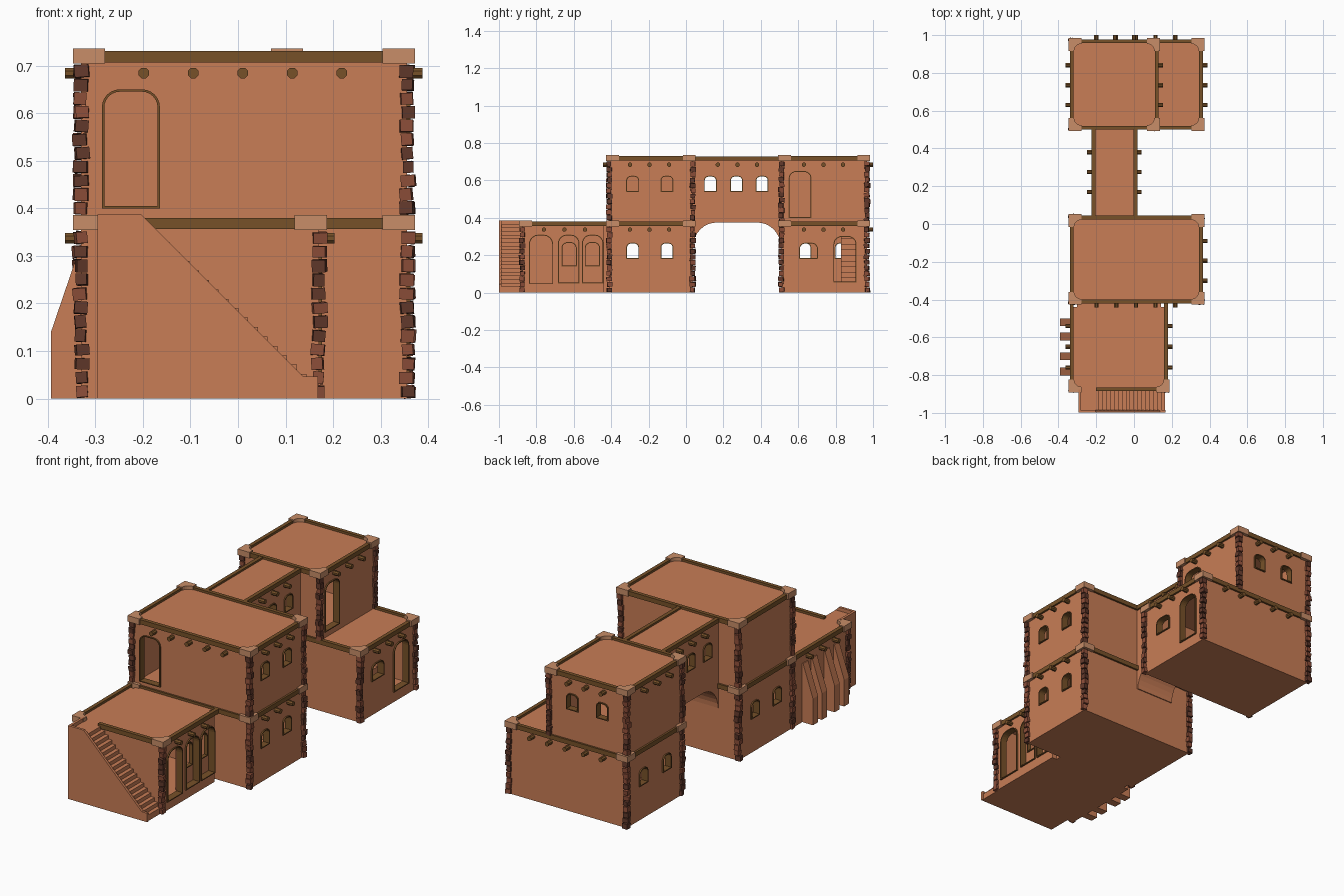
import bpy, bmesh, math, random
from mathutils import Vector, Matrix, Euler
from mathutils.geometry import tessellate_polygon

if "Cube" in bpy.data.objects:
    bpy.data.objects.remove(bpy.data.objects["Cube"])

random.seed(4)
T = 0.03            # wall thickness


def material(name, rgb):
    m = bpy.data.materials.new(name)
    m.diffuse_color = (*rgb, 1)
    m.use_nodes = True
    m.node_tree.nodes["Principled BSDF"].inputs["Base Color"].default_value = m.diffuse_color
    return m


CLAY = material("terracotta", (0.58, 0.205, 0.092))
WOOD = material("wood brown", (0.185, 0.083, 0.022))
CAP = material("pale clay", (0.58, 0.27, 0.14))
RED = material("red brick", (0.26, 0.075, 0.04))
DARK = material("dark brick", (0.12, 0.04, 0.024))


def finish(bm, name, *mats):
    bmesh.ops.recalc_face_normals(bm, faces=bm.faces[:])
    me = bpy.data.meshes.new(name)
    bm.to_mesh(me)
    bm.free()
    for m in mats:
        me.materials.append(m)
    ob = bpy.data.objects.new(name, me)
    bpy.context.collection.objects.link(ob)
    return ob


def place(axis, u, v, d):
    return {'x': (d, u, v), 'y': (u, d, v), 'z': (u, v, d)}[axis]


def panel(name, axis, lo, hi, outline, mat, holes=()):
    """Flat outline with holes, extruded from lo to hi along an axis."""
    loops = [outline, *holes]
    tris = tessellate_polygon([[Vector((u, v, 0)) for u, v in l] for l in loops])
    bm = bmesh.new()
    layers = [[bm.verts.new(place(axis, u, v, d)) for l in loops for u, v in l] for d in (lo, hi)]
    for t in tris:
        for layer in layers:
            bm.faces.new([layer[i] for i in t])
    a, b = layers
    start = 0
    for l in loops:
        n = len(l)
        for i in range(n):
            p, q = start + i, start + (i + 1) % n
            bm.faces.new((a[p], a[q], b[q], b[p]))
        start += n
    return finish(bm, name, mat)


def rect(u0, u1, v0, v1):
    return [(u0, v0), (u1, v0), (u1, v1), (u0, v1)]


def box(name, x0, x1, y0, y1, z0, z1, mat):
    return panel(name, 'z', z0, z1, rect(x0, x1, y0, y1), mat)


def arc(cu, cv, r, a0, a1, n=6):
    return [(cu + r * math.cos(math.radians(a0 + (a1 - a0) * i / n)),
             cv + r * math.sin(math.radians(a0 + (a1 - a0) * i / n))) for i in range(n + 1)]


def arch(u, z, w, h, r):
    """Opening with a flat sill and rounded upper corners."""
    return ([(u - w / 2, z), (u + w / 2, z)] + arc(u + w / 2 - r, z + h - r, r, 0, 90)
            + arc(u - w / 2 + r, z + h - r, r, 90, 180))


def frame(name, axis, lo, hi, opening, f=0.005):
    u, z, w, h, r = opening
    panel(name, axis, lo, hi, arch(*opening), WOOD, [arch(u, z + f, w - 2 * f, h - 2 * f, r - f)])


def block(name, x0, x1, y0, y1, z0, z1, openings={}, skip=()):
    """Hollow room: four walls with framed openings, floor and roof."""
    sides = {'front': ('y', y0, 1, x0, x1), 'back': ('y', y1, -1, x0, x1),
             'left': ('x', x0, 1, y0 + T, y1 - T), 'right': ('x', x1, -1, y0 + T, y1 - T)}
    for side, (axis, d, inward, u0, u1) in sides.items():
        if side in skip:
            continue
        ops = openings.get(side, [])
        lo, hi = sorted((d, d + inward * T))
        panel(f"{name}_{side}_wall", axis, lo, hi, rect(u0, u1, z0, z1), CLAY, [arch(*o) for o in ops])
        for o in ops:
            lo, hi = sorted((d - inward * 0.007, d + inward * T))
            frame(f"{name}_{side}_frame", axis, lo, hi, o)
    e = T - 0.002
    yb = y1 if 'back' in skip else y1 - e
    box(name + "_floor", x0 + e, x1 - e, y0 + e, yb, z0, z0 + (0.045 if z0 == 0 else 0.028), CLAY)
    box(name + "_roof", x0 + e, x1 - e, y0 + e, yb, z1 - 0.02, z1, CLAY)


def trim(name, x0, x1, y0, y1, z1, sides="fblr", corners="fb", s=0.068, w=0.03, o=0.017):
    """Timber rim along the roof edge and pale clay corner caps."""
    h, z0, zt = 0.01, z1 - 0.012, z1 + 0.012
    bars = {'f': (x0 - h, x1 + h, y0 - h, y0 + h), 'b': (x0 - h, x1 + h, y1 - h, y1 + h),
            'l': (x0 - h, x0 + h, y0 + h, y1 - h), 'r': (x1 - h, x1 + h, y0 + h, y1 - h)}
    for k in sides:
        box(name + "_rim", *bars[k], z0, zt, WOOD)
    shape = [(0, 0), (s, 0)] + arc(s, s, s - w, 270, 180) + [(0, s)]
    for k in corners:
        cy, sy = (y0, 1) if k == 'f' else (y1, -1)
        for cx, sx in ((x0, 1), (x1, -1)):
            pts = [(cx + sx * (p - o), cy + sy * (q - o)) for p, q in shape]
            panel(name + "_corner_cap", 'z', z1 - 0.014, z1 + 0.018, pts, CAP)


def beams(name, side, wall, places, z):
    """Round roof beam ends sticking out of a wall."""
    axis, sgn = {'front': ('y', -1), 'back': ('y', 1), 'left': ('x', -1), 'right': ('x', 1)}[side]
    lo, hi = sorted((wall - sgn * 0.01, wall + sgn * 0.033))
    for u in places:
        panel(name + "_beam", axis, lo, hi, arc(u, z, 0.012, 22.5, 337.5, 7), WOOD)


def corner_stones(name, x, y, z0, z1):
    bm = bmesh.new()
    n = round((z1 - z0) / 0.029)
    for i in range(n):
        g = random.uniform
        size = (g(0.022, 0.03), g(0.022, 0.03), g(0.022, 0.027))
        rot = Euler((g(-.1, .1), g(-.1, .1), g(-.2, .2))).to_matrix().to_4x4()
        pos = (x + g(-.003, .003), y + g(-.003, .003), z0 + 0.0145 + i * (z1 - z0 - 0.002) / n)
        res = bmesh.ops.create_cube(bm, size=1, matrix=Matrix.Translation(pos) @ rot @ Matrix.Diagonal((*size, 1)))
        pick = random.randint(0, 1)
        for f in {f for v in res['verts'] for f in v.link_faces}:
            f.material_index = pick
    finish(bm, name + "_corner_stones", RED, DARK)


def window(u, z):
    return (u, z, 0.07, 0.087, 0.025)


Z1, Z2 = 0.368, 0.718           # roof heights of the two storeys
LOW, HIGH = 0.18, 0.538         # window sills
B1, B2 = 0.337, 0.684           # beam heights
X0, X1 = -0.33, 0.355
AX, AY, BY0, BY1, CY0, CY1, CX = 0.17, -0.875, -0.41, 0.035, 0.51, 0.967, 0.12

# Front low house: door plus two window niches on the right
door = (-0.775, 0.045, 0.13, 0.265, 0.05)
niches = [(-0.627, 0.05, 0.115, 0.26, 0.045), (-0.499, 0.05, 0.115, 0.26, 0.045)]
block("front_house", X0, AX, AY, BY0 + 0.001, 0, Z1, {'right': [door] + niches}, skip=('back',))
inner = [(u, 0.14, 0.082, 0.13, 0.03) for u in (-0.625, -0.5)]
panel("niche_back_wall", 'x', AX - T - 0.015, AX - T, rect(-0.7, BY0, 0.03, 0.35), CLAY, [arch(*o) for o in inner])
for o in inner:
    frame("niche_window_frame", 'x', AX - T - 0.015, AX - T + 0.006, o)
trim("front_house", X0, AX, AY, BY0, Z1, "lr", "f")
box("front_house_front_rim", -0.2, AX, AY - 0.01, AY + 0.01, Z1 - 0.012, Z1 + 0.012, WOOD)
for x in (X0, AX):
    corner_stones("front_house", x, AY, 0, 0.355)
for side, wall in (('left', X0), ('right', AX)):
    beams("front_house", side, wall, (-0.76, -0.65, -0.54), B1)

# Sloped buttresses on the left
for y in (-0.78, -0.7, -0.595, -0.52):
    panel("buttress", 'y', y - 0.021, y + 0.021, [(-0.33, 0), (-0.393, 0), (-0.393, 0.14), (-0.335, 0.31), (-0.33, 0.31)], CLAY)


# Stairs: stepped profile from (xa, low) up to (xb, high)
def stairs(name, y0, y1, xa, xb, low, high, end, n):
    pts = [(end, 0), (xa, 0), (xa, low)]
    for i in range(n):
        x = xa + (xb - xa) * i / n
        z = low + (high - low) * (i + 1) / n
        pts += [(x, z), (xa + (xb - xa) * (i + 1) / n, z)]
    panel(name, 'y', y0, y1, pts + [(end, high)], CLAY)


stairs("outside_stairs", -0.988, AY, 0.165, -0.205, 0.012, Z1, -0.295, 18)
panel("stair_side_wall", 'y', -0.999, -0.986,
      [(-0.295, 0), (0.168, 0), (0.168, 0.047), (0.137, 0.047), (-0.203, 0.387), (-0.295, 0.387)], CLAY)
box("landing_end_wall", -0.295, -0.282, -0.987, AY, 0.3, 0.387, CLAY)

# Middle two-storey house
pair = (-0.285, -0.102)
block("middle_lower", X0, X1, BY0, BY1, 0, Z1,
      {s: [window(y, LOW) for y in pair] for s in ('left', 'right')})
block("middle_upper", X0, X1, BY0, BY1, Z1, Z2,
      {'front': [(-0.225, 0.4, 0.122, 0.25, 0.038)], 'right': [window(y, HIGH) for y in pair]})
for z in (Z1, Z2):
    trim("middle_house", X0, X1, BY0, BY1, z)
for z in (B1, B2):
    beams("middle_house", 'right', X1, (-0.3, -0.195, -0.09), z)
beams("middle_house", 'front', BY0, (-0.198, -0.094, 0.01, 0.114, 0.218), B2)

# Back house with a smaller upper storey
block("back_lower", X0, X1, CY0, CY1, 0, Z1,
      {'left': [window(0.635, LOW), window(0.83, LOW)],
       'right': [(0.655, LOW, 0.1, 0.087, 0.03), (0.85, 0.055, 0.125, 0.248, 0.045)]})
block("back_upper", X0, CX, CY0, CY1, Z1, Z2,
      {'right': [(0.61, 0.4, 0.122, 0.25, 0.038)], 'back': [window(-0.015, HIGH), window(-0.19, HIGH)]})
trim("back_lower", X0, X1, CY0, CY1, Z1)
trim("back_upper", X0, CX, CY0, CY1, Z2)
stairs("inside_stairs", 0.83, CY1 - T, 0.16, -0.2, 0.05, 0.35, -0.3, 10)
three = (0.63, 0.735, 0.84)
beams("back_lower", 'right', X1, three, B1)
beams("back_upper", 'right', CX, three, B2)
beams("back_upper", 'left', X0, three, B2)
beams("back_lower", 'back', CY1, (-0.2, -0.097, 0.01, 0.114, 0.218), B1)
beams("back_upper", 'back', CY1, (-0.2, -0.1, 0.0), B2)

# Corner stones of the two tall houses
for y0, y1, xr in ((BY0, BY1, X1), (CY0, CY1, CX)):
    for y in (y0, y1):
        for x in (X0, X1):
            corner_stones("lower", x, y, 0, 0.355)
        for x in (X0, xr):
            corner_stones("upper", x, y, 0.386 if x != CX else 0.37, 0.704)

# Covered bridge over an arch, open windows on both sides
LX, RX = -0.215, 0.008
r = 0.125
panel("bridge_arch", 'x', LX, RX,
      [(BY1, 0.4), (BY1, 0.25)] + arc(BY1 + r + 0.005, 0.25, r, 180, 90, 8)
      + arc(CY0 - r - 0.005, 0.25, r, 90, 0, 8) + [(CY0, 0.25), (CY0, 0.4)], CLAY)
for side, a, out in (('left', LX, -1), ('right', RX, 1)):
    wins = [window(y, HIGH) for y in (0.13, 0.27, 0.407)]
    lo, hi = sorted((a, a - out * T))
    panel(f"bridge_{side}_wall", 'x', lo, hi, rect(BY1, CY0, 0.4, Z2), CLAY, [arch(*o) for o in wins])
    for o in wins:
        frame(f"bridge_{side}_frame", 'x', *sorted((a + out * 0.006, a - out * T)), o)
    box("bridge_rim", a - 0.01, a + 0.01, BY1 + 0.01, CY0 - 0.01, Z2 - 0.012, Z2 + 0.01, WOOD)
    beams("bridge", side, a, (0.17, 0.275, 0.38), B2)
box("bridge_roof", LX + T, RX - T, BY1, CY0, Z2 - 0.02, Z2, CLAY)
